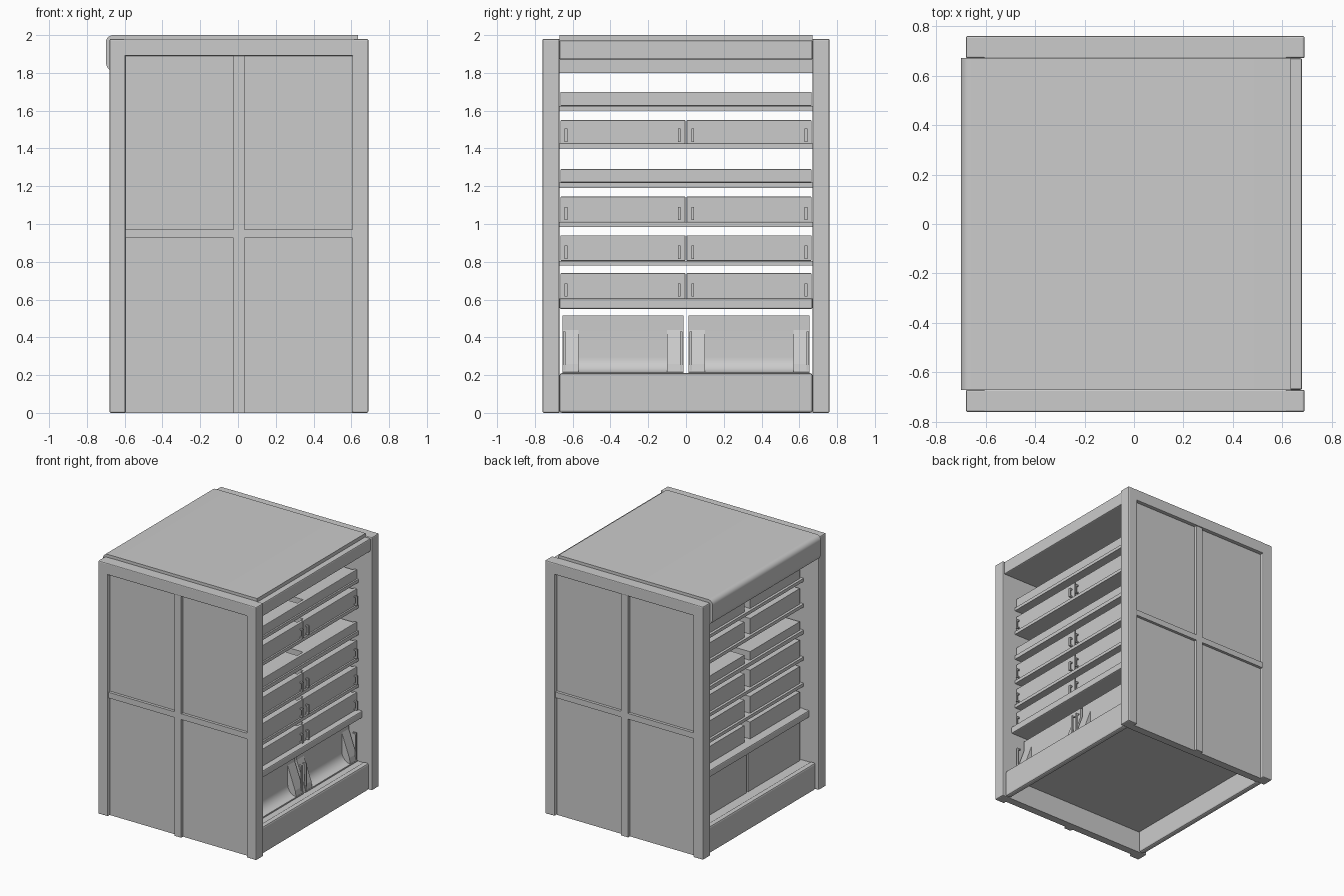
import bpy, bmesh, math
from mathutils import Vector

cube = bpy.data.objects.get("Cube")
if cube:
    bpy.data.objects.remove(cube, do_unlink=True)

grey = bpy.data.materials.new("plain grey")
grey.use_nodes = True
colour = (0.6, 0.6, 0.6, 1)
grey.diffuse_color = colour
grey.node_tree.nodes["Principled BSDF"].inputs["Base Color"].default_value = colour


def finish(name, bm, bevel=0.0, segments=2):
    bmesh.ops.recalc_face_normals(bm, faces=bm.faces)
    mesh = bpy.data.meshes.new(name)
    bm.to_mesh(mesh)
    bm.free()
    mesh.materials.append(grey)
    ob = bpy.data.objects.new(name, mesh)
    bpy.context.collection.objects.link(ob)
    if bevel:
        mod = ob.modifiers.new("soft edges", "BEVEL")
        mod.width = bevel
        mod.segments = segments
    return ob


def box(name, x, y, z, bevel=0.0):
    """Box from (min, max) pairs on each axis."""
    bm = bmesh.new()
    bmesh.ops.create_cube(bm, size=1)
    for v in bm.verts:
        v.co = Vector([(r[0] + r[1]) / 2 + c * (r[1] - r[0])
                       for c, r in zip(v.co, (x, y, z))])
    return finish(name, bm, bevel)


def prism(name, profile, y):
    """Extrude an x-z profile along y."""
    bm = bmesh.new()
    face = bm.faces.new([bm.verts.new((px, y[0], pz)) for px, pz in profile])
    ext = bmesh.ops.extrude_face_region(bm, geom=[face])
    verts = [g for g in ext["geom"] if isinstance(g, bmesh.types.BMVert)]
    bmesh.ops.translate(bm, verts=verts, vec=(0, y[1] - y[0], 0))
    return finish(name, bm)


def arc(cx, cz, rx, rz, start, end, n=8):
    angles = [math.radians(start + (end - start) * i / n) for i in range(n + 1)]
    return [(cx + rx * math.cos(a), cz + rz * math.sin(a)) for a in angles]


def span(side, a, b):
    """Mirror a y range to the chosen side."""
    return tuple(sorted((side * a, side * b)))


def handle(name, x, y, z, height):
    """Slim vertical pull standing on two short feet."""
    w = 0.007
    box(name + "_bar", (x + 0.014, x + 0.024), (y - w, y + w), (z, z + height))
    for foot in (z, z + height - 0.01):
        box(name + "_foot", (x - 0.004, x + 0.016), (y - w, y + w), (foot, foot + 0.01))


# Framed end walls
for side, label in ((-1, "front"), (1, "back")):
    outer = span(side, 0.67, 0.76)
    box(label + "_panel", (-0.61, 0.62), span(side, 0.67, 0.73), (0, 1.93))
    box(label + "_left_post", (0.605, 0.69), outer, (0, 1.98), 0.008)
    box(label + "_right_post", (-0.68, -0.595), outer, (0, 1.98), 0.008)
    box(label + "_top_rail", (-0.61, 0.62), outer, (1.89, 1.98), 0.006)
    batten = span(side, 0.72, 0.752)
    box(label + "_upright_batten", (-0.025, 0.035), batten, (0, 1.9))
    box(label + "_cross_batten", (-0.6, 0.61), batten, (0.925, 0.97))

inside = (-0.67, 0.67)

# Worktop with a rolled nose along one edge
worktop = [(0.635, 1.97), (0.635, 2.0)]
worktop += arc(-0.66, 1.96, 0.04, 0.04, 90, 180)
worktop += arc(-0.64, 1.86, 0.06, 0.06, 180, 270)
worktop += [(-0.62, 1.80), (-0.62, 1.97)]
top = prism("worktop", worktop, inside)
box("top_board", (-0.63, 0.68), inside, (1.87, 1.972), 0.008)

# Plinth
box("left_plinth", (0.62, 0.665), inside, (0, 0.21), 0.012)
box("right_plinth", (-0.655, -0.61), inside, (0, 0.21), 0.012)
box("bottom_board", (-0.62, 0.63), inside, (0.17, 0.20))

# Shelf above the bins
box("main_shelf", (-0.60, 0.61), inside, (0.55, 0.605), 0.008)

# Drawer rows: runner height, drawer base, drawer top, with handles
rows = [(0.58, 0.605, 0.74, True), (0.78, 0.805, 0.94, True),
        (0.985, 1.01, 1.145, True), (1.19, 1.22, 1.29, False),
        (1.40, 1.425, 1.55, True), (1.60, 1.625, 1.70, False)]
for low, base, high, pulls in rows:
    box("drawer_runner", (-0.55, 0.575), inside, (low, base))
    if not pulls:
        box("plain_front", (0.54, 0.565), (-0.665, 0.665), (base, high), 0.004)
    for side in (-1, 1):
        box("drawer_body", (-0.53, 0.55), span(side, 0.035, 0.65), (base, high - 0.003))
        if pulls:
            box("drawer_front", (0.54, 0.565), span(side, 0.003, 0.665), (base, high), 0.004)
            for y in (0.035, 0.635):
                handle("drawer_handle", 0.565, side * y, base + 0.01, 0.07)

# Large bins with tapered cheeks and a scooped front
scoop = [(0.40, 0.205), (0.575, 0.205), (0.575, 0.215)]
scoop += arc(0.575, 0.295, 0.075, 0.08, 270, 180)
scoop += [(0.50, 0.44), (0.50, 0.515), (0.40, 0.515)]
cheek = [(0.40, 0.205), (0.575, 0.205), (0.565, 0.26), (0.50, 0.44), (0.40, 0.44)]
for side in (-1, 1):
    box("bin_body", (-0.53, 0.41), span(side, 0.012, 0.655), (0.2, 0.515))
    bin_front = prism("bin_front", scoop, span(side, 0.012, 0.655))
    for a, b in ((0.012, 0.10), (0.57, 0.655)):
        prism("bin_cheek", cheek, span(side, a, b))
    for y in (0.025, 0.645):
        handle("bin_handle", 0.55, side * y, 0.225, 0.205)

    bpy.ops.object.select_all(action="DESELECT")
    bin_front.select_set(True)
    bpy.context.view_layer.objects.active = bin_front
    bpy.ops.object.shade_smooth_by_angle(angle=math.radians(30))

bpy.ops.object.select_all(action="DESELECT")
top.select_set(True)
bpy.context.view_layer.objects.active = top
bpy.ops.object.shade_smooth_by_angle(angle=math.radians(30))
